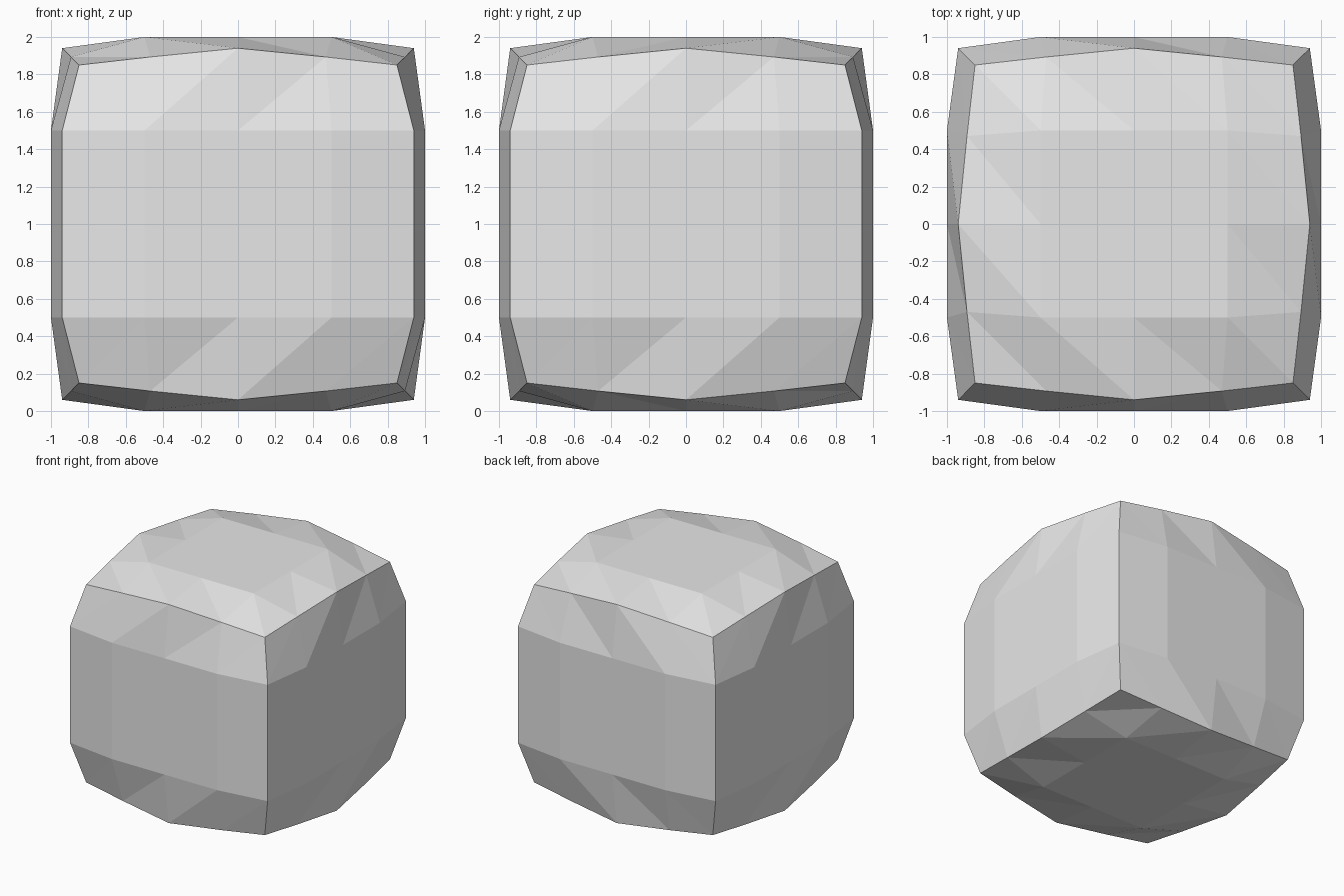
import bpy
import bmesh
from mathutils import Vector

default = bpy.data.objects.get("Cube")
if default:
    bpy.data.objects.remove(default, do_unlink=True)

# Plain light grey
grey = bpy.data.materials.new("light_grey")
grey.use_nodes = True
colour = (0.8, 0.8, 0.8, 1)
grey.diffuse_color = colour
grey.node_tree.nodes["Principled BSDF"].inputs["Base Color"].default_value = colour


def soften(p):
    """Pull the corners and edges of the grid cube inwards."""
    outer = [abs(c) > 0.9 for c in p]
    if sum(outer) == 3:
        return p * 0.85
    if sum(outer) == 2:
        # Horizontal rims taper between their middle and the corners
        half_way = outer[2] and max(abs(p.x * (not outer[0])), abs(p.y * (not outer[1]))) > 0.2
        rim, along = (0.893, 0.94) if half_way else (0.94, 1)
        return Vector([c * (rim if o else along) for c, o in zip(p, outer)])
    return p


# Cube with a four by four grid on each side
bm = bmesh.new()
bmesh.ops.create_cube(bm, size=2)
bmesh.ops.subdivide_edges(bm, edges=bm.edges[:], cuts=3, use_grid_fill=True)

# Split each grid square along its side's common diagonal
bm.normal_update()
for f in bm.faces[:]:
    n = f.normal
    if abs(n.z) > 0.5:
        def key(v): return v.co.x - v.co.y
    else:
        def key(v): return v.co.z + (v.co.x if abs(n.y) > 0.5 else v.co.y)
        if n.x < -0.5:
            def key(v): return v.co.z - v.co.y
    bmesh.utils.face_split(f, min(f.verts, key=key), max(f.verts, key=key))

# Round the block and stand it on the ground
for v in bm.verts:
    v.co = soften(v.co.copy()) + Vector((0, 0, 1))
bmesh.ops.recalc_face_normals(bm, faces=bm.faces[:])

mesh = bpy.data.meshes.new("rounded_block")
bm.to_mesh(mesh)
bm.free()
mesh.materials.append(grey)
block = bpy.data.objects.new("rounded_block", mesh)
bpy.context.collection.objects.link(block)
